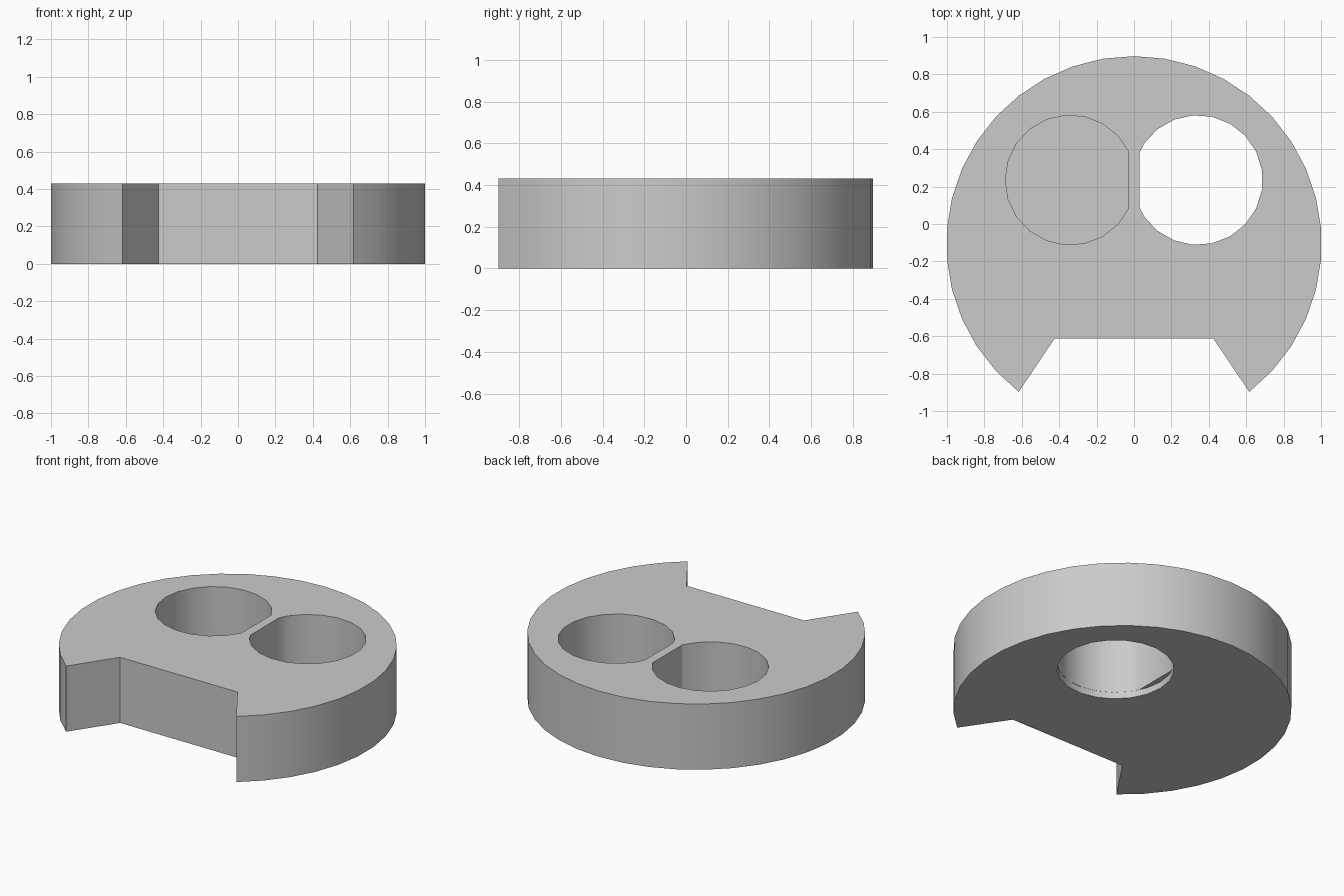
import bpy
import bmesh
from math import cos, sin, pi

if "Cube" in bpy.data.objects:
    bpy.data.objects.remove(bpy.data.objects["Cube"], do_unlink=True)

HEIGHT = 0.43
FLOOR = 0.043          # thickness under the blind pocket
DISC_Y = -0.106
HOLE_X, HOLE_Y, HOLE_R = 0.341, 0.235, 0.347
RIB = 0.03             # half thickness of the rib between the holes

grey = bpy.data.materials.new("plain_grey")
grey.use_nodes = True
grey.diffuse_color = (0.6, 0.6, 0.6, 1)
grey.node_tree.nodes["Principled BSDF"].inputs["Base Color"].default_value = (0.6, 0.6, 0.6, 1)


def prism(name, outline, z0, z1):
    """Extrude a flat outline between two heights."""
    bm = bmesh.new()
    face = bm.faces.new([bm.verts.new((x, y, z0)) for x, y in outline])
    top = bmesh.ops.extrude_face_region(bm, geom=[face])["geom"]
    verts = [v for v in top if isinstance(v, bmesh.types.BMVert)]
    bmesh.ops.translate(bm, verts=verts, vec=(0, 0, z1 - z0))
    bmesh.ops.recalc_face_normals(bm, faces=bm.faces)
    mesh = bpy.data.meshes.new(name)
    bm.to_mesh(mesh)
    bm.free()
    mesh.materials.append(grey)
    obj = bpy.data.objects.new(name, mesh)
    bpy.context.collection.objects.link(obj)
    return obj


def circle(cx, cy, r, n, start):
    return [(cx + r * cos(start + 2 * pi * i / n), cy + r * sin(start + 2 * pi * i / n))
            for i in range(n)]


def clipped(points, side):
    """Keep only the part of an outline beyond the rib on the given side."""
    out = []
    for (x0, y0), (x1, y1) in zip(points, points[1:] + points[:1]):
        d0, d1 = side * x0 - RIB, side * x1 - RIB
        if d0 >= 0:
            out.append((x0, y0))
        if d0 * d1 < 0:
            t = d0 / (d0 - d1)
            out.append((x0 + t * (x1 - x0), y0 + t * (y1 - y0)))
    return out


# Disc outline with the flared notch at the front
sides = 38
step = 2 * pi / sides
first_tip = -pi / 2 + 4 * step
arc = [(1.0034 * cos(first_tip + i * step), DISC_Y + 1.0034 * sin(first_tip + i * step))
       for i in range(sides - 7)]
body = prism("notched_disc", arc + [(-0.425, -0.613), (0.425, -0.613)], 0, HEIGHT)

# Blind pocket, through hole and the full round opening in the floor
pocket = circle(-HOLE_X, HOLE_Y, HOLE_R, 21, pi)
through = circle(HOLE_X, HOLE_Y, HOLE_R, 21, pi)
opening = circle(HOLE_X, HOLE_Y, HOLE_R + 0.001, 21, pi)
cutters = [
    prism("pocket_cutter", clipped(pocket, -1), FLOOR, HEIGHT + 0.1),
    prism("through_hole_cutter", clipped(through, 1), -0.1, HEIGHT + 0.1),
    prism("floor_opening_cutter", opening, -0.1, FLOOR),
]

bpy.ops.object.select_all(action="DESELECT")
body.select_set(True)
bpy.context.view_layer.objects.active = body
for cutter in cutters:
    cutter.hide_render = True
    mod = body.modifiers.new(cutter.name, "BOOLEAN")
    mod.operation = "DIFFERENCE"
    mod.solver = "EXACT"
    mod.object = cutter
    bpy.ops.object.modifier_apply(modifier=mod.name)
    bpy.data.objects.remove(cutter, do_unlink=True)

# Smooth round walls, crisp rims
bpy.ops.object.shade_smooth_by_angle()
